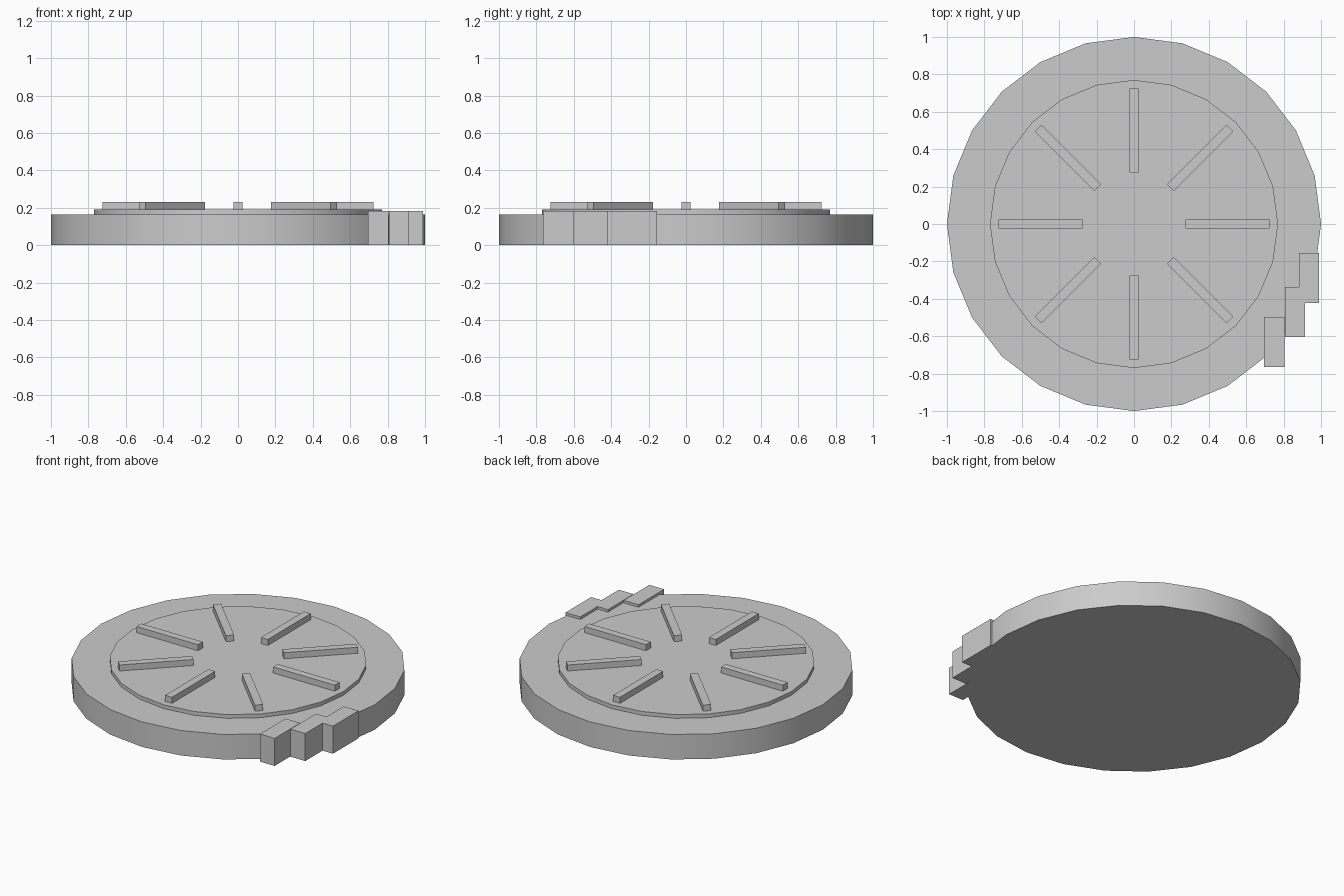
import bpy, math

if "Cube" in bpy.data.objects:
    bpy.data.objects.remove(bpy.data.objects["Cube"])

grey = bpy.data.materials.new("light grey")
grey.diffuse_color = (0.6, 0.6, 0.6, 1)
grey.use_nodes = True
grey.node_tree.nodes["Principled BSDF"].inputs["Base Color"].default_value = grey.diffuse_color


def finish(name):
    ob = bpy.context.object
    ob.name = name
    ob.data.materials.append(grey)
    return ob


def disc(name, radius, z0, z1):
    bpy.ops.mesh.primitive_cylinder_add(vertices=24, radius=radius, depth=z1 - z0,
                                        location=(0, 0, (z0 + z1) / 2))
    finish(name)
    bpy.ops.object.shade_smooth_by_angle(angle=math.radians(30))


def box(name, radius, angle, z0, z1, size, turn):
    bpy.ops.mesh.primitive_cube_add(
        size=1, rotation=(0, 0, turn),
        location=(radius * math.cos(angle), radius * math.sin(angle), (z0 + z1) / 2))
    ob = finish(name)
    ob.scale = (size[0], size[1], z1 - z0)
    bpy.ops.object.transform_apply(location=False, rotation=False, scale=True)


# Round base and raised centre plate
disc("base_disc", 1.0, 0.0, 0.165)
disc("centre_plate", 0.77, 0.16, 0.19)

# Eight radial ribs
for i in range(8):
    a = i * math.pi / 4
    box(f"rib_{i + 1}", 0.5, a, 0.185, 0.23, (0.45, 0.05), a)

# Three grip blocks on the rim, all aligned to the axes
for i, a in enumerate((-0.3, -0.5, -0.7)):
    box(f"grip_block_{i + 1}", 0.98, a, 0.0, 0.182, (0.108, 0.267), 0)
